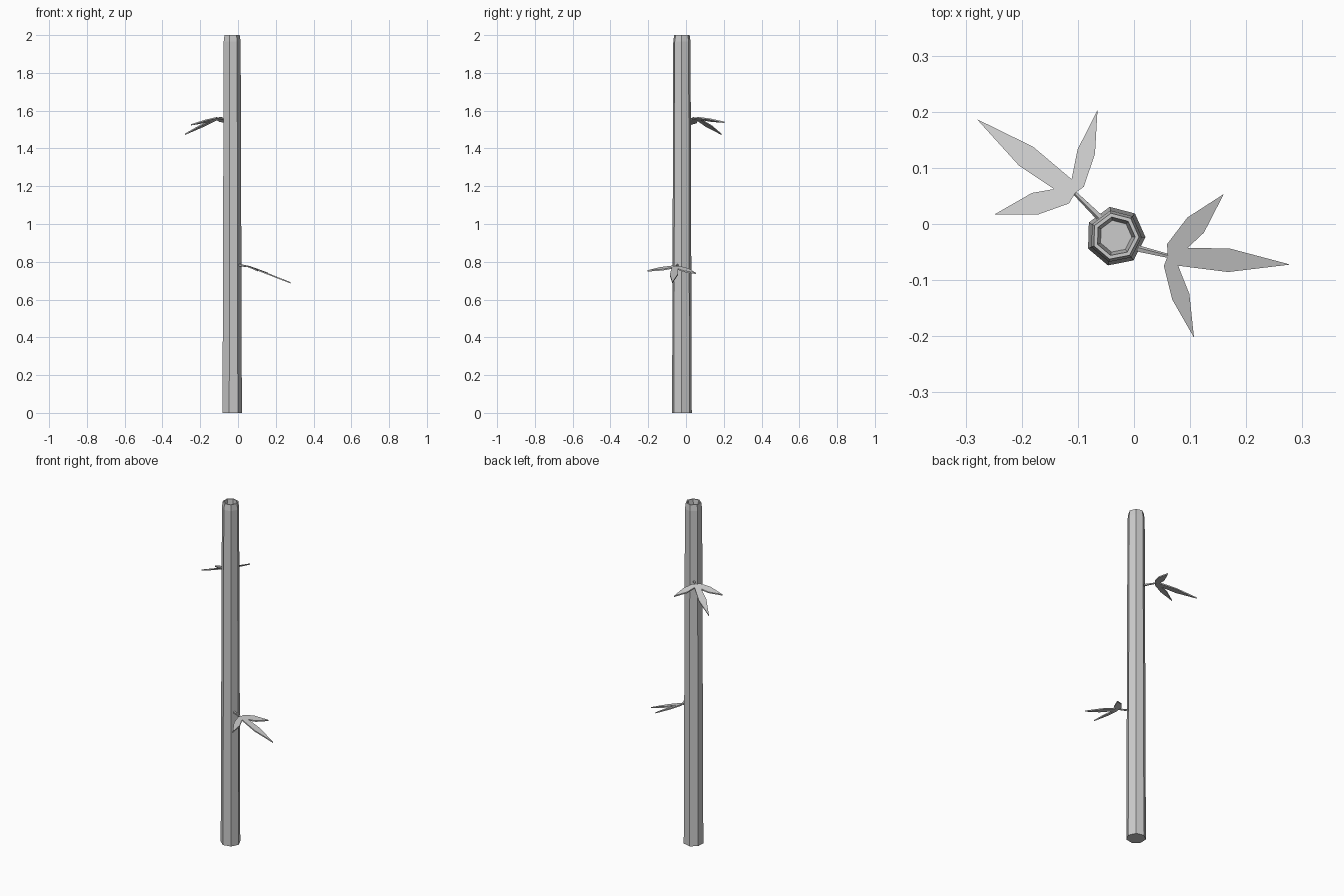
import bpy, bmesh, math
from mathutils import Vector, Matrix

if "Cube" in bpy.data.objects:
    bpy.data.objects.remove(bpy.data.objects["Cube"])

CX, CY = -0.033, -0.022


def make_object(name, bm):
    bmesh.ops.recalc_face_normals(bm, faces=bm.faces)
    me = bpy.data.meshes.new(name)
    bm.to_mesh(me)
    bm.free()
    ob = bpy.data.objects.new(name, me)
    bpy.context.collection.objects.link(ob)
    return ob


def loft(name, rings):
    bm = bmesh.new()
    loops = [[bm.verts.new(p) for p in ring] for ring in rings]
    n = len(loops[0])
    for a, b in zip(loops, loops[1:]):
        for i in range(n):
            j = (i + 1) % n
            bm.faces.new((a[i], a[j], b[j], b[i]))
    bm.faces.new(loops[0])
    bm.faces.new(loops[-1])
    return make_object(name, bm)


# Seven-sided tapered stalk with a chamfered, hollowed top
profile = [(0.0535, 0), (0.047, 1.965), (0.042, 2.0), (0.035, 2.0), (0.029, 1.94)]
loft("stalk", [[(CX + r * math.cos(math.tau * i / 7 - 0.03),
                 CY + r * math.sin(math.tau * i / 7 - 0.03), z)
                for i in range(7)] for r, z in profile])


# Flat pointed leaf: local u runs outward, v sideways
def leaf(name, tip, half_width, base, angle, thick=0.007):
    length = Vector(tip).length
    turn = Matrix.Rotation(math.atan2(tip[1], tip[0]), 2)
    side = [(0.015, half_width * 0.75), (length * 0.5, half_width)]
    outline = [(0, 0)] + [(a, -b) for a, b in side] + [(length, 0)] + side[::-1]
    spin = Matrix.Rotation(angle, 3, 'Z')
    rings = []
    for dz in (-thick / 2, thick / 2):
        ring = []
        for p in outline:
            u, v = turn @ Vector(p)
            ring.append(Vector(base) + spin @ Vector((u, v, -0.39 * u + dz)))
        rings.append(ring)
    loft(name, rings)


# Short thin branch from the stalk to the leaf base
def stem(name, start, end):
    a, b = Vector(start), Vector(end)
    rot = (b - a).to_track_quat('Z', 'Y')
    loft(name, [[p + rot @ Vector((r * math.cos(math.tau * i / 5),
                                   r * math.sin(math.tau * i / 5), 0))
                 for i in range(5)] for p, r in ((a, 0.007), (b, 0.004))])


# Two identical sprigs, each a stem and three leaves
leaves = (("middle", (0.219, 0), 0.021),
          ("left", (0.092, 0.117), 0.02),
          ("right", (0.057, -0.142), 0.016))
sprigs = (("lower", (-0.01, -0.04, 0.785), (0.06, -0.057, 0.774), -4),
          ("upper", (-0.055, 0.006, 1.55), (-0.105, 0.055, 1.561), 143))
for label, start, base, deg in sprigs:
    stem(label + "_stem", start, base)
    for side, tip, hw in leaves:
        leaf(f"{label}_{side}_leaf", tip, hw, base, math.radians(deg))
